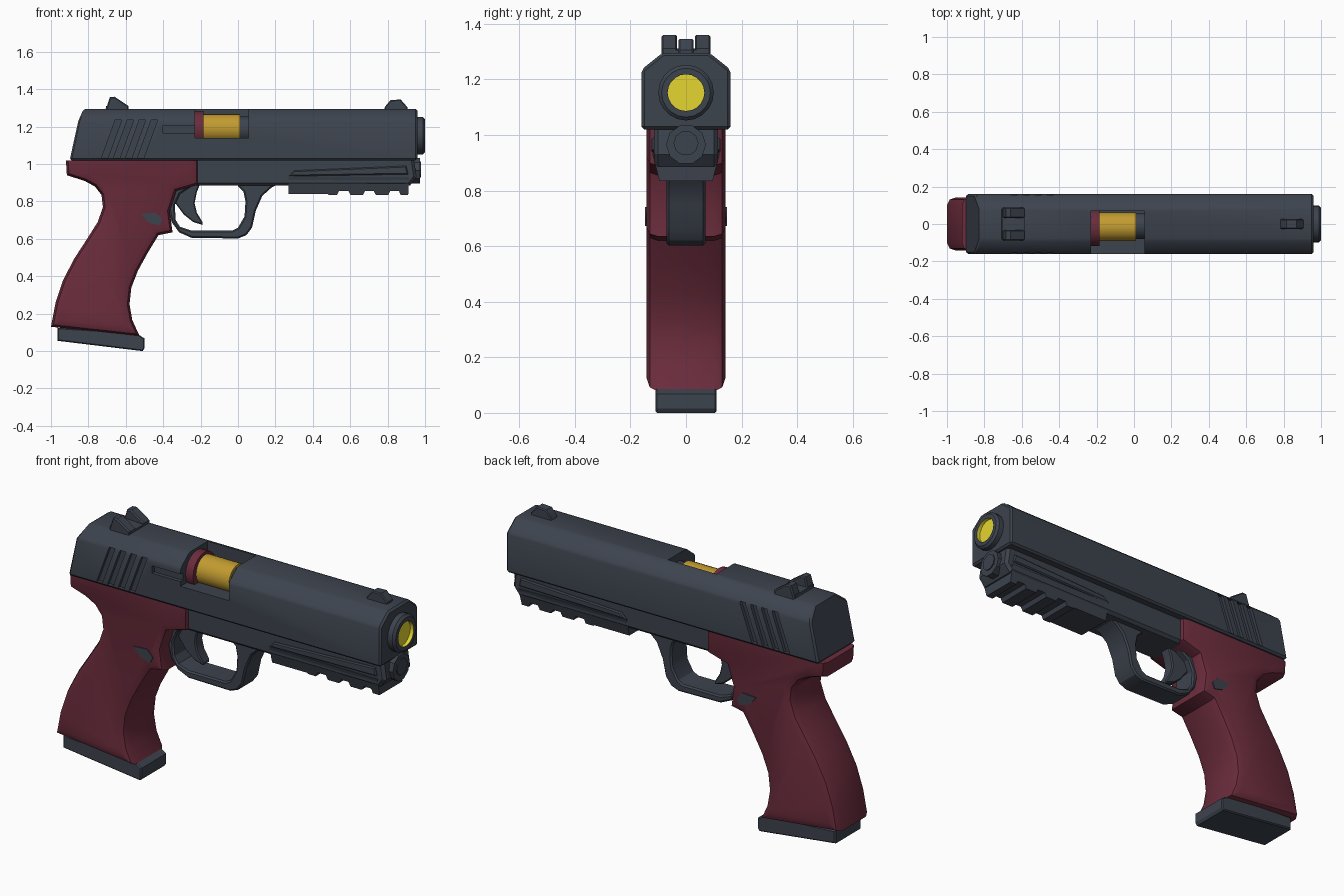
import bpy, bmesh, math
from mathutils import Matrix

if "Cube" in bpy.data.objects:
    bpy.data.objects.remove(bpy.data.objects["Cube"])


def material(name, rgb):
    m = bpy.data.materials.new(name)
    m.diffuse_color = (*rgb, 1)
    m.use_nodes = True
    m.node_tree.nodes["Principled BSDF"].inputs["Base Color"].default_value = m.diffuse_color
    return m


GREY = material("gunmetal grey", (0.046, 0.056, 0.075))
RED = material("dark red", (0.145, 0.025, 0.045))
GOLD = material("brass gold", (0.54, 0.33, 0.03))
YELLOW = material("bright yellow", (0.78, 0.66, 0.03))


def finish(name, bm, *mats):
    bmesh.ops.recalc_face_normals(bm, faces=bm.faces)
    me = bpy.data.meshes.new(name)
    bm.to_mesh(me)
    bm.free()
    ob = bpy.data.objects.new(name, me)
    bpy.context.collection.objects.link(ob)
    for m in mats:
        me.materials.append(m)
    return ob


def prism(name, pts, y0, y1, mat=None, bevel=0, segs=1, bevel_top=9):
    """Side profile (x, z) extruded from y0 to y1, with rounded side rims."""
    bm = bmesh.new()
    a = [bm.verts.new((x, y0, z)) for x, z in pts]
    b = [bm.verts.new((x, y1, z)) for x, z in pts]
    bm.faces.new(a)
    bm.faces.new(b[::-1])
    for i in range(len(pts)):
        j = (i + 1) % len(pts)
        bm.faces.new((a[i], b[i], b[j], a[j]))
    if bevel:
        bmesh.ops.recalc_face_normals(bm, faces=bm.faces)
        rims = [e for e in bm.edges
                if abs(e.verts[0].co.y - e.verts[1].co.y) < 1e-5
                and min(v.co.z for v in e.verts) < bevel_top]
        bmesh.ops.bevel(bm, geom=rims, offset=bevel, offset_type='OFFSET', segments=segs,
                        profile=0.5, affect='EDGES', clamp_overlap=False)
    return finish(name, bm, *([mat] if mat else []))


def box(name, x0, x1, y0, y1, z0, z1, mat=None, bevel=0):
    return prism(name, [(x0, z0), (x1, z0), (x1, z1), (x0, z1)], y0, y1, mat, bevel)


def rod_mesh(x0, x1, y, z, r, sides):
    bm = bmesh.new()
    turn = Matrix.Translation(((x0 + x1) / 2, y, z)) @ Matrix.Rotation(math.pi / 2, 4, 'Y')
    bmesh.ops.create_cone(bm, cap_ends=True, segments=sides, radius1=r, radius2=r,
                          depth=x1 - x0, matrix=turn)
    return bm


def cut(ob, cutter):
    mod = ob.modifiers.new("cut", 'BOOLEAN')
    mod.operation = 'DIFFERENCE'
    mod.solver = 'EXACT'
    mod.object = cutter
    bpy.context.view_layer.objects.active = ob
    bpy.ops.object.modifier_apply(modifier=mod.name)
    bpy.data.objects.remove(cutter)


# Slide: chamfered section with a raked rear end
section = [(-0.16, 1.02), (-0.16, 1.235), (-0.085, 1.295),
           (0.085, 1.295), (0.16, 1.235), (0.16, 1.02)]
rake = {1.02: -0.9, 1.235: -0.855, 1.295: -0.825}
bm = bmesh.new()
rear = [bm.verts.new((rake[z], y, z)) for y, z in section]
front = [bm.verts.new((0.96, y, z)) for y, z in section]
bm.faces.new(rear)
bm.faces.new(front[::-1])
for i in range(6):
    j = (i + 1) % 6
    bm.faces.new((rear[i], front[i], front[j], rear[j]))
bmesh.ops.recalc_face_normals(bm, faces=bm.faces)
bmesh.ops.bevel(bm, geom=bm.edges[:], offset=0.01, offset_type='OFFSET', segments=1,
                profile=0.5, affect='EDGES')
slide = finish("slide", bm, GREY)

# Ejection port, extractor slot and slanted rear grooves
cut(slide, box("port_cutter", -0.23, 0.057, -0.3, 0.07, 1.14, 1.4))
cut(slide, box("slot_cutter", -0.4, -0.2, -0.3, -0.14, 1.165, 1.205))
for side in (-1, 1):
    for i in range(4):
        x = -0.73 + i * 0.064
        groove = [(x, 1.032), (x + 0.034, 1.032), (x + 0.108, 1.235), (x + 0.074, 1.235)]
        cut(slide, prism("groove_cutter", groove, *sorted((side * 0.142, side * 0.25))))

# Parts seen in the port
finish("breech_face", rod_mesh(-0.232, -0.185, -0.02, 1.185, 0.098, 20), RED)
finish("chamber", rod_mesh(-0.19, 0.01, -0.015, 1.19, 0.077, 24), GOLD)
finish("barrel_collar", rod_mesh(0.005, 0.06, -0.01, 1.185, 0.07, 24), GREY)

# Muzzle: ring with a recessed yellow bore
bm = rod_mesh(0.94, 1.0, 0, 1.152, 0.1, 20)
cap = max(bm.faces, key=lambda f: f.calc_center_median().x)
rim_edges = list(cap.edges)
bmesh.ops.inset_region(bm, faces=[cap], thickness=0.034)
walls = bmesh.ops.extrude_face_region(bm, geom=[cap])["geom"]
bmesh.ops.translate(bm, vec=(-0.02, 0, 0), verts=[v for v in walls if isinstance(v, bmesh.types.BMVert)])
if cap.is_valid:
    bm.faces.remove(cap)
for f in bm.faces:
    c = f.calc_center_median()
    if c.x > 0.975 and math.hypot(c.y, c.z - 1.152) < 0.0665:
        f.material_index = 1
bmesh.ops.bevel(bm, geom=[e for e in rim_edges if e.is_valid], offset=0.012,
                offset_type='OFFSET', segments=1, profile=0.5, affect='EDGES')
finish("muzzle", bm, GREY, YELLOW)

# Sights
for side in (-1, 1):
    prism("rear_sight_post", [(-0.71, 1.28), (-0.685, 1.358), (-0.66, 1.36), (-0.585, 1.31), (-0.585, 1.28)],
          *sorted((side * 0.032, side * 0.088)), GREY, 0.006)
prism("rear_sight_base", [(-0.71, 1.28), (-0.705, 1.31), (-0.585, 1.305), (-0.585, 1.28)], -0.08, 0.08, GREY)
prism("front_sight", [(0.78, 1.28), (0.785, 1.305), (0.815, 1.342), (0.87, 1.345), (0.905, 1.305), (0.905, 1.28)],
      -0.027, 0.027, GREY, 0.005)

# Frame under the slide, with side ridge and recoil rod
prism("frame", [(-0.25, 1.03), (0.94, 1.03), (0.955, 0.93), (0.92, 0.885), (-0.25, 0.885)],
      -0.115, 0.115, GREY, 0.015, bevel_top=1.0)
prism("frame_ridge", [(0.27, 0.935), (0.91, 0.945), (0.9, 0.99), (0.3, 0.965)], -0.124, 0.124, GREY, 0.006)
finish("recoil_rod", rod_mesh(0.88, 0.972, 0, 0.965, 0.072, 10), GREY)
finish("recoil_rod_tip", rod_mesh(0.95, 0.978, 0, 0.97, 0.045, 10), GREY)

# Accessory rail with notches
rail = [(0.27, 0.935), (0.27, 0.84), (0.48, 0.84), (0.485, 0.835), (0.53, 0.835), (0.54, 0.857)]
for x in (0.59, 0.725):
    rail += [(x, 0.857), (x + 0.012, 0.835), (x + 0.078, 0.835), (x + 0.09, 0.857)]
rail += [(0.86, 0.857), (0.87, 0.835), (0.91, 0.835), (0.915, 0.93)]
rail_ob = prism("accessory_rail", rail, -0.12, 0.12, GREY)
# tapered flanks on the lower half of the rail
for v in rail_ob.data.vertices:
    if v.co.z < 0.9:
        v.co.y *= 0.8

# Trigger guard: open loop closed by the frame
outer = [(-0.36, 0.9), (-0.375, 0.78), (-0.355, 0.69), (-0.315, 0.635), (-0.25, 0.606), (0.0, 0.602),
         (0.045, 0.62), (0.075, 0.66), (0.095, 0.75), (0.13, 0.83), (0.18, 0.875), (0.25, 0.91)]
inner = [(0.0, 0.91), (0.0, 0.88), (0.03, 0.85), (0.04, 0.8), (0.035, 0.72), (0.0, 0.66), (-0.03, 0.645),
         (-0.25, 0.645), (-0.31, 0.665), (-0.333, 0.7), (-0.338, 0.78), (-0.31, 0.84), (-0.25, 0.88), (-0.25, 0.9)]
prism("trigger_guard", outer + inner, -0.07, 0.07, GREY, 0.008)

# Trigger
prism("trigger", [(-0.34, 0.9), (-0.335, 0.79), (-0.29, 0.73), (-0.24, 0.69), (-0.19, 0.675), (-0.19, 0.69),
                  (-0.22, 0.74), (-0.232, 0.79), (-0.22, 0.85), (-0.2, 0.9)], -0.032, 0.032, GREY, 0.006)

# Grip with tang
grip = [(-0.92, 1.018), (-0.915, 0.94), (-0.82, 0.91), (-0.765, 0.88), (-0.73, 0.835), (-0.722, 0.77),
        (-0.75, 0.69), (-0.81, 0.595), (-0.875, 0.495), (-0.935, 0.38), (-0.975, 0.26), (-1.0, 0.13),
        (-0.525, 0.078), (-0.565, 0.165), (-0.58, 0.25), (-0.57, 0.34), (-0.535, 0.43), (-0.48, 0.53),
        (-0.425, 0.62), (-0.35, 0.635), (-0.365, 0.75), (-0.33, 0.855), (-0.21, 0.89), (-0.21, 1.05)]
prism("grip", grip, -0.142, 0.142, RED, 0.04, 2, bevel_top=0.98)

# Magazine release on both sides
for side in (-1, 1):
    prism("magazine_release", [(-0.52, 0.735), (-0.44, 0.74), (-0.405, 0.705), (-0.42, 0.672), (-0.475, 0.685)],
          *sorted((side * 0.1, side * 0.147)), GREY)

# Magazine base plate
prism("magazine_base", [(-0.965, 0.125), (-0.965, 0.055), (-0.51, 0.0), (-0.5, 0.015), (-0.5, 0.068), (-0.55, 0.1)],
      -0.11, 0.11, GREY, 0.006)

# Smooth curved parts, keep hard edges
bpy.ops.object.select_all(action='DESELECT')
for ob in bpy.context.scene.objects:
    ob.select_set(True)
    bpy.context.view_layer.objects.active = ob
bpy.ops.object.shade_smooth_by_angle(angle=math.radians(28))
